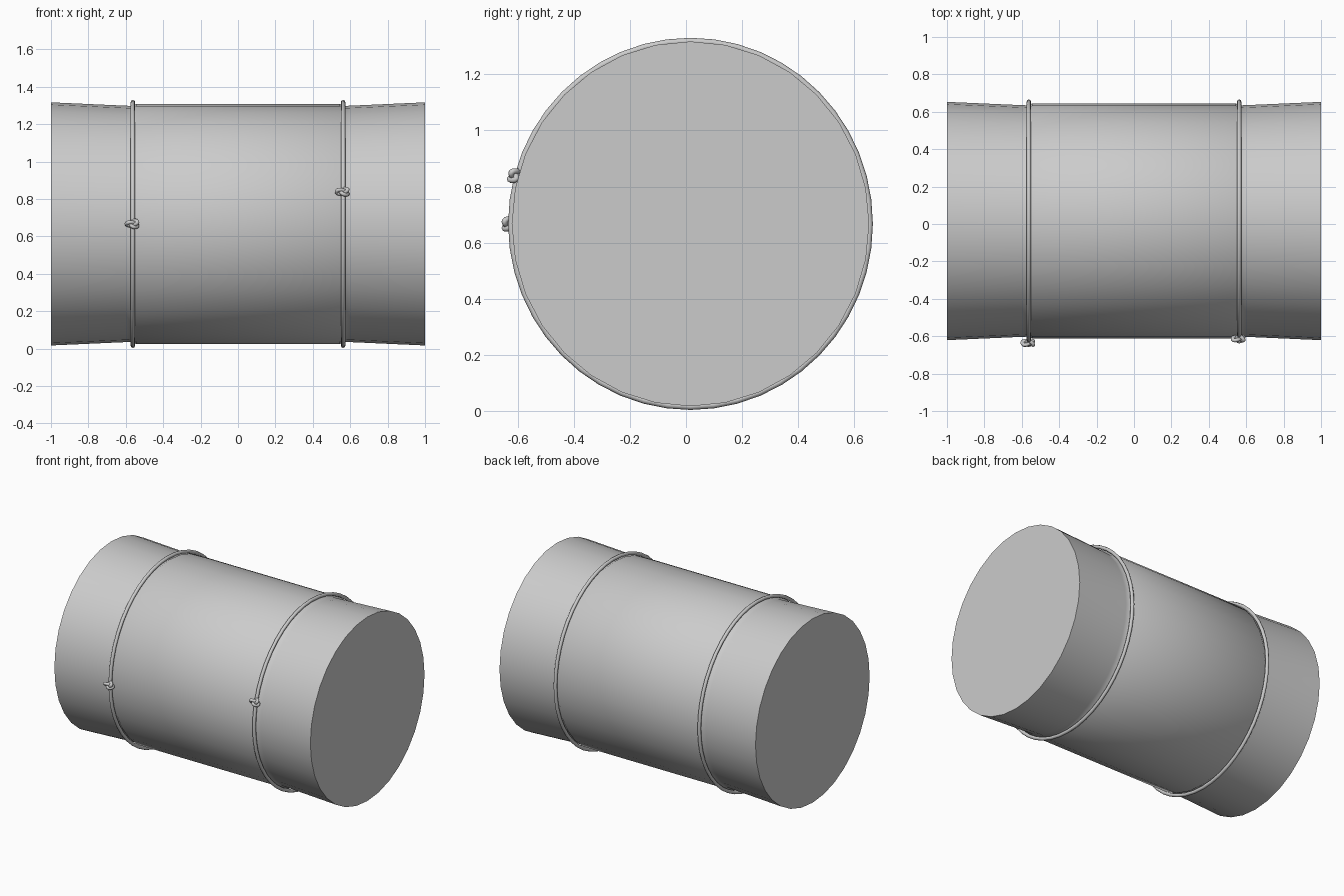
import bpy, bmesh, math
from mathutils import Vector

if "Cube" in bpy.data.objects:
    bpy.data.objects.remove(bpy.data.objects["Cube"])

CY, CZ = 0.016, 0.667      # axis of the roll
SQUASH = 0.98              # slightly narrower in y than in z
SIDES = 32

grey = bpy.data.materials.new("light grey")
grey.diffuse_color = (0.6, 0.6, 0.6, 1)
grey.use_nodes = True
grey.node_tree.nodes["Principled BSDF"].inputs["Base Color"].default_value = grey.diffuse_color


def on_roll(x, r, a):
    return Vector((x, CY - r * SQUASH * math.cos(a), CZ + r * math.sin(a)))


def finish(name, bm, angle=40):
    bmesh.ops.recalc_face_normals(bm, faces=bm.faces)
    mesh = bpy.data.meshes.new(name)
    bm.to_mesh(mesh)
    bm.free()
    mesh.materials.append(grey)
    ob = bpy.data.objects.new(name, mesh)
    bpy.context.collection.objects.link(ob)
    bpy.context.view_layer.objects.active = ob
    ob.select_set(True)
    bpy.ops.object.shade_smooth_by_angle(angle=math.radians(angle))
    ob.select_set(False)
    return ob


def skin(bm, rings, closed=False):
    n = len(rings[0])
    pairs = list(zip(rings, rings[1:])) + ([(rings[-1], rings[0])] if closed else [])
    for a, b in pairs:
        for i in range(n):
            j = (i + 1) % n
            bm.faces.new((a[i], a[j], b[j], b[i]))


def closed_tube(bm, points, radius, sides=8):
    """Tube round a closed path, with a fixed reference direction per point."""
    rings = []
    n = len(points)
    side = None
    for i, p in enumerate(points):
        t = (points[(i + 1) % n] - points[i - 1]).normalized()
        if side is None:
            side = Vector((1, 0, 0)) if abs(t.x) < 0.9 else Vector((0, 0, 1))
        side = (side - t * side.dot(t)).normalized()
        up = t.cross(side)
        rings.append([bm.verts.new(p + radius * (side * math.cos(k * math.tau / sides)
                                                 + up * math.sin(k * math.tau / sides)))
                      for k in range(sides)])
    # match the last ring to the first with the smallest twist
    last, first = rings[-1], rings[0]
    s = min(range(sides), key=lambda q: sum((last[k].co - first[(k + q) % sides].co).length
                                            for k in range(sides)))
    skin(bm, rings)
    for k in range(sides):
        j = (k + 1) % sides
        bm.faces.new((last[k], last[j], first[(j + s) % sides], first[(k + s) % sides]))


# Rolled body: straight middle, pinched under each rope, flared ends
half = [(0.545, 0.642), (0.562, 0.631), (0.60, 0.632), (1.0, 0.65)]
profile = [(-x, r) for x, r in reversed(half)] + half
bm = bmesh.new()
rings = [[bm.verts.new(on_roll(x, r, k * math.tau / SIDES)) for k in range(SIDES)]
         for x, r in profile]
skin(bm, rings)
bm.faces.new(rings[0])
bm.faces.new(rings[-1])
finish("rolled_body", bm)

# A rope hoop and its knot at each end
for label, x, height in (("left", -0.562, 0.0), ("right", 0.562, 0.168)):
    bm = bmesh.new()
    closed_tube(bm, [on_roll(x, 0.651, k * math.tau / 48) for k in range(48)], 0.012)
    finish(label + "_rope", bm, 60)

    a = math.asin(height / 0.65)
    centre = on_roll(x, 0.665, a)
    out = Vector((0, -math.cos(a), math.sin(a)))
    along = Vector((0, math.sin(a), math.cos(a)))
    path = []
    for k in range(60):
        t = k * math.tau / 60
        u = math.cos(t) - 2 * math.cos(2 * t)
        v = math.sin(t) + 2 * math.sin(2 * t)
        path.append(centre + Vector((0.0115 * u, 0, 0)) + along * (0.0065 * v)
                    - out * (0.011 * math.sin(3 * t)))
    bm = bmesh.new()
    closed_tube(bm, path, 0.0105)
    finish(label + "_knot", bm, 60)
